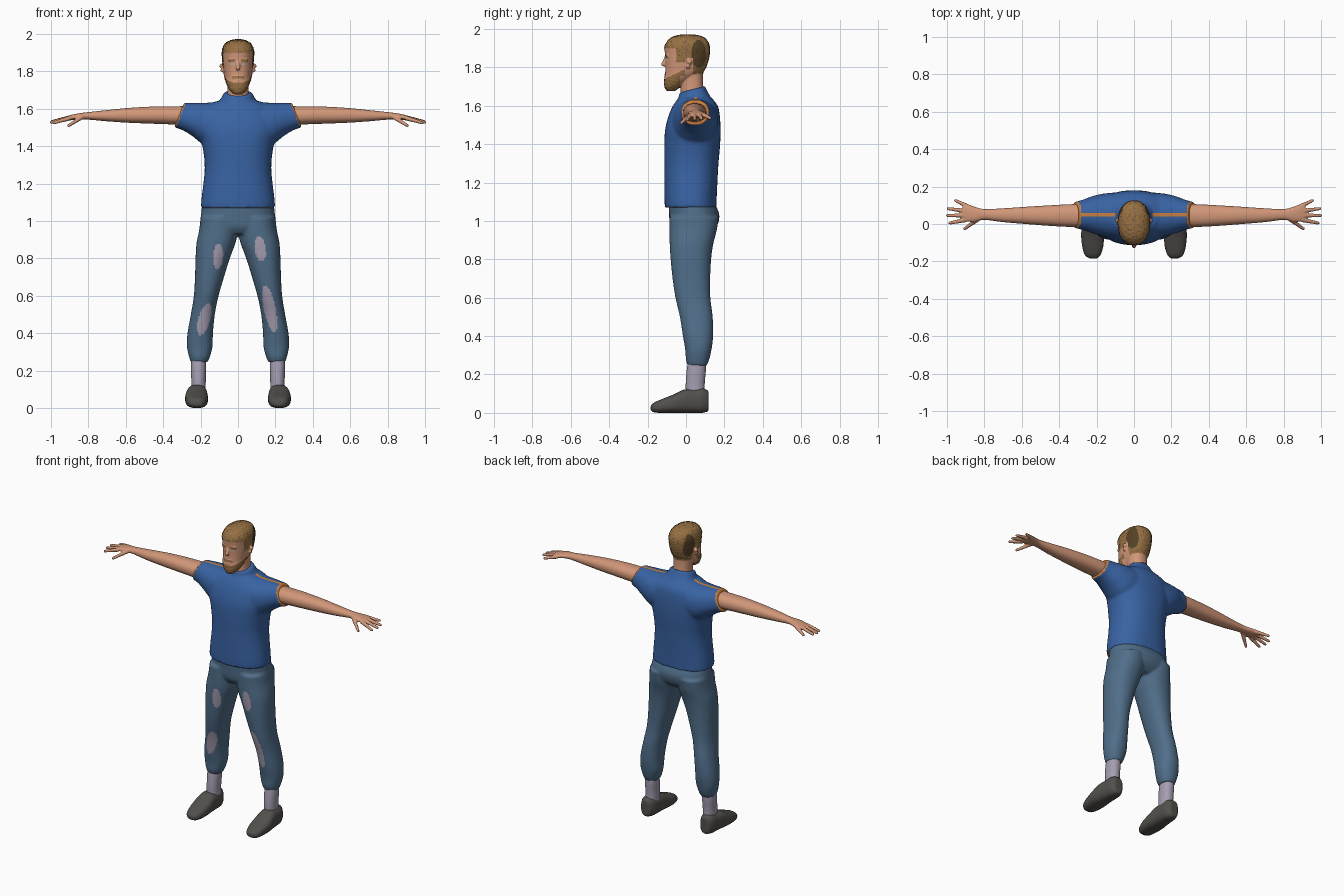
import bpy, bmesh, math, random
from mathutils import Vector

random.seed(4)
cube = bpy.data.objects.get("Cube")
if cube:
    bpy.data.objects.remove(cube, do_unlink=True)


def material(name, *rgb):
    m = bpy.data.materials.new(name)
    m.use_nodes = True
    m.diffuse_color = (*rgb, 1)
    m.node_tree.nodes["Principled BSDF"].inputs["Base Color"].default_value = (*rgb, 1)
    return m


SKIN = material("skin", .64, .31, .19)
SHIRT = material("shirt_blue", .04, .125, .37)
PANTS = material("denim_blue", .08, .155, .25)
GREY = material("sock_grey", .38, .34, .44)
SHOE = material("shoe_charcoal", .085, .08, .072)
TRIM = material("trim_orange", .58, .21, .05)
HAIR = material("hair_brown", .31, .165, .058)
DARK = material("hair_dark", .09, .055, .02)
EYE = material("eye_grey", .5, .45, .42)
LIP = material("lip_rose", .42, .2, .15)


def smooth_path(rows, steps=5):
    """Catmull-Rom interpolation between section rows."""
    out = []
    for i in range(len(rows) - 1):
        quad = (rows[max(i - 1, 0)], rows[i], rows[i + 1], rows[min(i + 2, len(rows) - 1)])
        for k in range(steps):
            t = k / steps
            out.append([b + .5 * t * (c - a + t * (2*a - 5*b + 4*c - d + t * (3*(b - c) + d - a)))
                        for a, b, c, d in zip(*quad)])
    return out + [list(rows[-1])]


def loft(bm, axis, rows, side=1, power=2.2, tilt=0, sides=40):
    """Skin sections (position, low a, high a, low b, high b) along an axis."""
    rings = []
    for t, a0, a1, b0, b1 in smooth_path(rows):
        ring = []
        for k in range(sides):
            ang = 2 * math.pi * k / sides
            ca, sb = math.cos(ang), math.sin(ang)
            a = (a0 + a1) / 2 + (a1 - a0) / 2 * math.copysign(abs(ca) ** (2 / power), ca)
            db = (b1 - b0) / 2 * math.copysign(abs(sb) ** (2 / power), sb)
            b, p = (b0 + b1) / 2 + db, t + tilt * db
            x, y, z = {"X": (p, a, b), "Y": (a, p, b), "Z": (a, b, p)}[axis]
            ring.append(bm.verts.new((x * side, y, z)))
        rings.append(ring)
    for r, q in zip(rings, rings[1:]):
        for k in range(sides):
            j = (k + 1) % sides
            bm.faces.new((r[k], r[j], q[j], q[k]))
    bm.faces.new(rings[0])
    bm.faces.new(rings[-1])


def limb(bm, p, q, r1, r2):
    """Tapered rod with a round tip between two points."""
    p, q = Vector(p), Vector(q)
    d = q - p
    mat = d.to_track_quat('Z', 'Y').to_matrix().to_4x4()
    mat.translation = (p + q) / 2
    bmesh.ops.create_cone(bm, cap_ends=True, segments=16, radius1=r1, radius2=r2,
                          depth=d.length, matrix=mat)
    mat.translation = q
    bmesh.ops.create_uvsphere(bm, u_segments=12, v_segments=8, radius=r2, matrix=mat)


def sculpt(name, bm, voxel, mats, rule=None, relax=3):
    """Fuse overlapping volumes into one soft surface and colour it by rule."""
    bmesh.ops.recalc_face_normals(bm, faces=bm.faces)
    ob = bpy.data.objects.new(name, bpy.data.meshes.new(name))
    bm.to_mesh(ob.data)
    bm.free()
    bpy.context.collection.objects.link(ob)
    fuse = ob.modifiers.new("fuse", 'REMESH')
    fuse.mode, fuse.voxel_size = 'VOXEL', voxel
    soft = ob.modifiers.new("soften", 'SMOOTH')
    soft.factor, soft.iterations = .5, relax
    graph = bpy.context.evaluated_depsgraph_get()
    mesh = bpy.data.meshes.new_from_object(ob.evaluated_get(graph))
    ob.modifiers.clear()
    ob.data = mesh
    mesh.materials.clear()
    for m in mats:
        mesh.materials.append(m)
    for f in mesh.polygons:
        f.use_smooth = True
        f.material_index = rule(f.center, f.normal) if rule else 0
    return ob


def oval(u, v, cu, cv, ru, rv, lean=0):
    """True inside an ellipse whose long axis leans sideways."""
    return ((u - cu - lean * (v - cv)) / ru) ** 2 + ((v - cv) / rv) ** 2 < 1


# Shirt: torso, sloped collar and two sleeves
bm = bmesh.new()
loft(bm, "Z", [(1.07, -.198, .198, -.11, .16), (1.12, -.195, .195, -.112, .16),
               (1.28, -.178, .178, -.112, .168), (1.4, -.19, .19, -.113, .178),
               (1.48, -.21, .21, -.108, .18), (1.55, -.21, .21, -.09, .176),
               (1.6, -.18, .18, -.068, .165), (1.64, -.12, .12, -.04, .135)], power=2.3)
loft(bm, "Z", [(1.58, -.16, .16, -.06, .15), (1.63, -.11, .11, -.045, .125),
               (1.66, -.088, .088, -.038, .11), (1.685, -.076, .076, -.035, .1)], tilt=.25)
for s in (1, -1):
    loft(bm, "X", [(.06, -.07, .165, 1.4, 1.65), (.14, -.07, .165, 1.41, 1.638),
                   (.21, -.052, .152, 1.455, 1.632), (.27, -.032, .13, 1.487, 1.632),
                   (.315, -.022, .118, 1.5, 1.632)], side=s, tilt=-.4)


def shirt_rule(c, n):
    x = abs(c.x)
    cuff = x + .4 * (c.z - 1.566) > .306
    seam = n.z > .5 and .1 < x < .29 and abs(c.y - .05) < .009
    return int(cuff or seam or n.z < -.8 and c.z < 1.09)


sculpt("shirt", bm, .009, [SHIRT, TRIM], shirt_rule)

# Trousers: pelvis and two legs with worn patches
bm = bmesh.new()
loft(bm, "Z", [(.93, -.16, .16, -.06, .12), (.97, -.2, .2, -.083, .16),
               (1.03, -.198, .198, -.088, .174), (1.085, -.192, .192, -.09, .153)])
for s in (1, -1):
    loft(bm, "Z", [(.245, .163, .252, .01, .107), (.275, .15, .262, 0, .12),
                   (.33, .136, .273, -.004, .133), (.4, .134, .27, -.016, .141),
                   (.5, .124, .252, -.032, .139), (.6, .104, .236, -.055, .127),
                   (.7, .075, .23, -.07, .126), (.8, .044, .227, -.08, .131),
                   (.88, .014, .222, -.085, .142), (.95, 0, .208, -.086, .16),
                   (1.02, 0, .2, -.086, .17)], side=s)


def patch_rule(c, n):
    spots = ((-.107, .81, .027, .068, .05), (-.18, .475, .032, .086, .25),
             (.12, .85, .029, .066, -.1), (.17, .53, .032, .125, -.2))
    return int(n.y < -.1 and any(oval(c.x, c.z, *p) for p in spots))


sculpt("trousers", bm, .008, [PANTS, GREY], patch_rule)

# Arms, hands, socks and shoes, one of each per side
for s, side in ((1, "left"), (-1, "right")):
    bm = bmesh.new()
    loft(bm, "X", [(.2, -.015, .108, 1.505, 1.618), (.33, -.016, .106, 1.515, 1.613),
                   (.45, -.01, .1, 1.52, 1.612), (.58, 0, .092, 1.525, 1.605),
                   (.7, .01, .084, 1.533, 1.593), (.8, .022, .08, 1.542, 1.582),
                   (.85, .012, .092, 1.543, 1.576), (.89, .012, .105, 1.54, 1.568),
                   (.915, .022, .1, 1.54, 1.56)], side=s)
    fingers = (((.9, .022, 1.55), (.985, .005, 1.525)), ((.9, .046, 1.553), (.998, .045, 1.528)),
               ((.9, .07, 1.553), (.994, .082, 1.532)), ((.885, .092, 1.552), (.955, .126, 1.535)),
               ((.835, .025, 1.555), (.905, -.025, 1.51)))
    for p, q in fingers:
        limb(bm, (p[0] * s, *p[1:]), (q[0] * s, *q[1:]), .0125, .0085)
    sculpt(side + "_arm", bm, .005, [SKIN], relax=2)

    bm = bmesh.new()
    loft(bm, "Z", [(.06, .172, .25, 0, .1), (.15, .172, .25, -.002, .098),
                   (.22, .17, .252, .003, .104), (.28, .172, .25, .012, .105)], side=s)
    sculpt(side + "_sock", bm, .008, [GREY])

    bm = bmesh.new()
    loft(bm, "Y", [(-.184, .195, .24, .012, .038), (-.165, .178, .264, .002, .055),
                   (-.12, .164, .277, 0, .074), (-.06, .16, .283, 0, .098),
                   (-.01, .163, .278, 0, .122), (.04, .165, .272, 0, .124),
                   (.085, .17, .266, 0, .13), (.118, .188, .25, .008, .115)],
         side=s, power=2.6)
    sculpt(side + "_shoe", bm, .007, [SHOE])

# Head: neck, skull, nose, brow and ears fused together
bm = bmesh.new()
loft(bm, "Z", [(1.6, -.07, .07, -.025, .1), (1.68, -.058, .058, -.028, .092),
               (1.74, -.056, .056, -.03, .088), (1.82, -.056, .056, -.03, .088)])
loft(bm, "Z", [(1.68, -.022, .022, -.1, -.055), (1.7, -.042, .042, -.11, -.03),
               (1.735, -.06, .06, -.112, .02), (1.775, -.072, .072, -.108, .085),
               (1.82, -.079, .079, -.107, .11), (1.87, -.083, .083, -.11, .122),
               (1.91, -.084, .084, -.11, .122), (1.945, -.07, .07, -.088, .105),
               (1.962, -.045, .045, -.055, .075), (1.969, -.02, .02, -.02, .04)])
limb(bm, (0, -.1, 1.86), (0, -.117, 1.817), .008, .012)
for s in (1, -1):
    limb(bm, (.06 * s, .012, 1.8), (.084 * s, .01, 1.805), .012, .01)
    limb(bm, (.06 * s, .016, 1.825), (.085 * s, .018, 1.828), .017, .014)
    limb(bm, (.012 * s, -.1, 1.857), (.042 * s, -.092, 1.86), .009, .009)
    limb(bm, (0, -.105, 1.75), (.02 * s, -.1, 1.75), .01, .007)


def head_rule(c, n):
    x, y, z = abs(c.x), c.y, c.z
    if y < -.05:
        line = 1.9
    elif y < 0:
        line = 1.83
    else:
        line = 1.85 if y < .035 else 1.768
    if z > line:
        patch = x > .03 and oval(y, z, .065, 1.87, .037, .072)
        return 2 if patch or random.random() < .05 else 1
    if y < -.005 and 1.675 < z < 1.74 + .5 * (y + .11) and (y < -.032 or z > 1.76):
        if x < .026 and y < -.1 and abs(z - 1.749) < .006:
            return 4
        return 1
    if y < -.07 and x < .03 and abs(z - 1.77) < .006:
        return 1
    if y < -.07 and .014 < x < .05 and abs(z - 1.86) < .005:
        return 1
    if y < -.07 and oval(x, z, .032, 1.838, .013, .006):
        return 3
    return 0


head = sculpt("head", bm, .0042, [SKIN, HAIR, DARK, EYE, LIP], head_rule, relax=2)

# Rough up the hair and beard a little
mesh = head.data
hairy = {v for f in mesh.polygons if f.material_index in (1, 2) for v in f.vertices}
offsets = {i: mesh.vertices[i].normal * random.uniform(0, .0035) for i in sorted(hairy)}
for i, d in offsets.items():
    mesh.vertices[i].co += d
